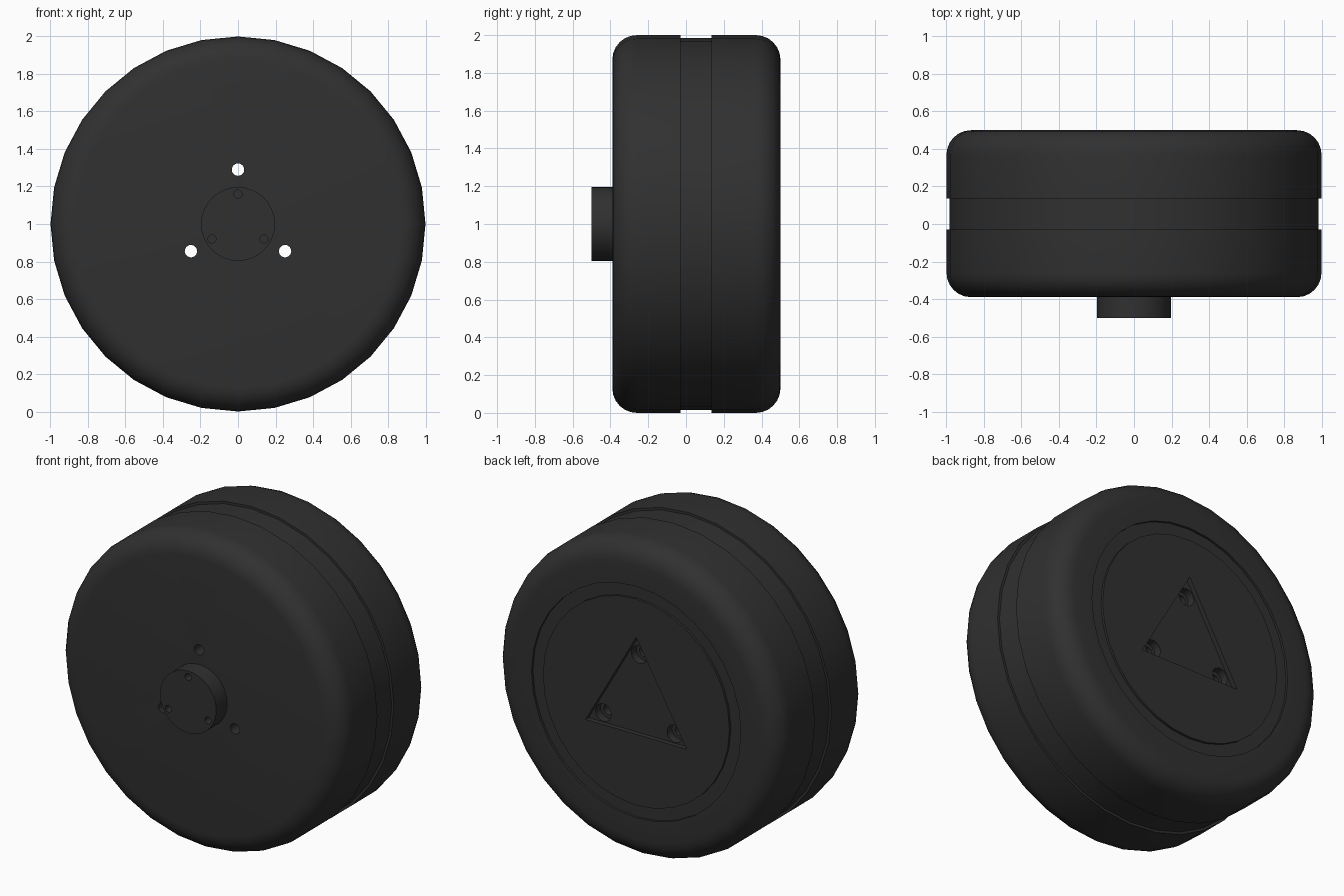
import bpy, bmesh, math
from mathutils import Matrix, Vector

if "Cube" in bpy.data.objects:
    bpy.data.objects.remove(bpy.data.objects["Cube"])

AXIS_Z = 1.0
BOLT_ANGLES = [math.radians(a) for a in (90, 210, 330)]

rubber = bpy.data.materials.new("dark_rubber")
rubber.diffuse_color = (0.03, 0.03, 0.03, 1)
rubber.use_nodes = True
rubber.node_tree.nodes["Principled BSDF"].inputs["Base Color"].default_value = rubber.diffuse_color


def add_object(name, bm):
    bmesh.ops.recalc_face_normals(bm, faces=bm.faces)
    mesh = bpy.data.meshes.new(name)
    bm.to_mesh(mesh)
    bm.free()
    obj = bpy.data.objects.new(name, mesh)
    bpy.context.collection.objects.link(obj)
    mesh.materials.append(rubber)
    return obj


def lathe(name, profile, sides, center=(0, AXIS_Z)):
    """Revolve (radius, y) points around an axis parallel to y."""
    bm = bmesh.new()
    verts = [bm.verts.new((0, y, r)) for r, y in profile]
    edges = [bm.edges.new(pair) for pair in zip(verts, verts[1:])]
    bmesh.ops.spin(bm, geom=verts + edges, cent=(0, 0, 0), axis=(0, 1, 0),
                   angle=math.tau, steps=sides, use_merge=True)
    bmesh.ops.remove_doubles(bm, verts=bm.verts, dist=1e-4)
    bmesh.ops.translate(bm, verts=bm.verts, vec=(center[0], 0, center[1]))
    return add_object(name, bm)


def rod(name, radius, y0, y1, sides, center=(0, AXIS_Z)):
    return lathe(name, [(0, y0), (radius, y0), (radius, y1), (0, y1)], sides, center)


def bolt_ring(name, ring, radius, y0, y1):
    return [rod(name, radius, y0, y1, 24,
                (ring * math.cos(a), AXIS_Z + ring * math.sin(a))) for a in BOLT_ANGLES]


def cut(obj, cutters):
    bpy.context.view_layer.objects.active = obj
    for c in cutters:
        c.hide_render = True
        mod = obj.modifiers.new("cut", "BOOLEAN")
        mod.operation, mod.solver, mod.object = "DIFFERENCE", "EXACT", c
        bpy.ops.object.modifier_apply(modifier=mod.name)
        bpy.data.objects.remove(c)


def smooth(obj):
    bpy.ops.object.select_all(action="DESELECT")
    obj.select_set(True)
    bpy.context.view_layer.objects.active = obj
    bpy.ops.object.shade_smooth_by_angle(angle=math.radians(30))


# Wheel: rounded shoulders, tread groove and ring groove on the back
F = 0.13
steps = [math.radians(90 * i / 6) for i in range(7)]
front = [(1 - F + F * math.sin(a), -0.39 + F - F * math.cos(a)) for a in steps]
back = [(1 - F + F * math.cos(a), 0.5 - F + F * math.sin(a)) for a in steps]
tread = [(1, -0.03), (0.985, -0.03), (0.985, 0.135), (1, 0.135)]
ring = [(0.735, 0.5), (0.735, 0.485), (0.655, 0.485), (0.655, 0.5)]
wheel = lathe("wheel", [(0, -0.39)] + front + tread + back + ring + [(0, 0.5)], 32)

# Triangular recess on the back with counterbored bolt holes
triangle = rod("triangle_cutter", 0.41, 0.47, 0.6, 3)
cut(wheel, [triangle]
    + bolt_ring("counterbore_cutter", 0.29, 0.055, 0.42, 0.6)
    + bolt_ring("bolt_hole_cutter", 0.29, 0.033, -0.6, 0.6))
smooth(wheel)

# Front hub with three small blind holes
hub = rod("hub", 0.197, -0.5, -0.385, 32)
cut(hub, bolt_ring("hub_hole_cutter", 0.16, 0.022, -0.6, -0.44))
smooth(hub)
